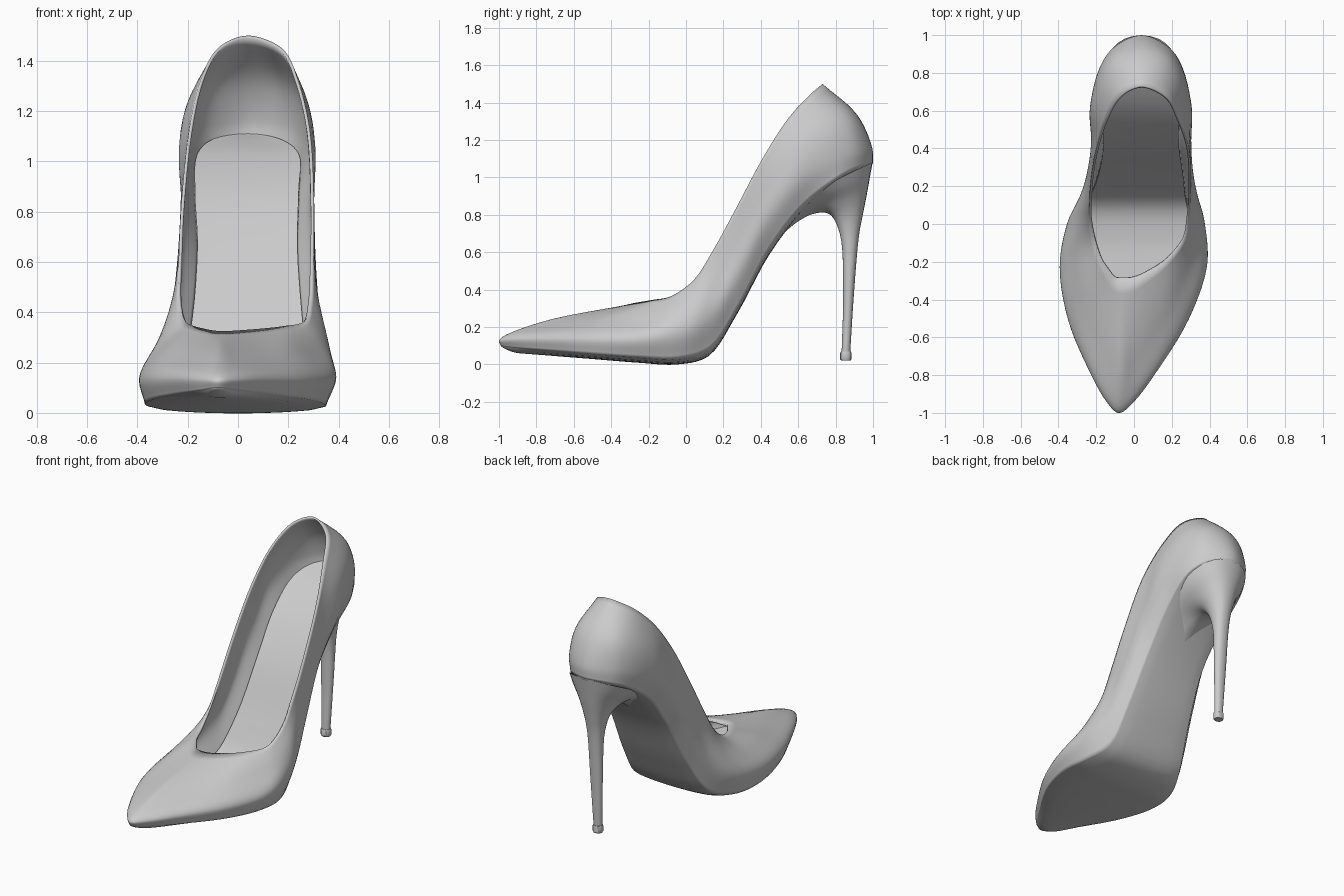
import bpy, bmesh, math
from mathutils import Vector

if "Cube" in bpy.data.objects:
    bpy.data.objects.remove(bpy.data.objects["Cube"])

# Four guide lines around the shoe, toe to heel: (y, z, x_left, x_right)
SOLE = [(-.99, .10, -.08, -.08), (-.93, .09, -.14, -.01), (-.75, .075, -.23, .12), (-.5, .055, -.33, .27),
        (-.25, .035, -.37, .345), (-.05, .026, -.335, .34), (.12, .07, -.26, .29), (.27, .29, -.20, .27),
        (.45, .62, -.17, .245), (.63, .85, -.18, .25), (.82, 1.0, -.17, .25), (.94, 1.06, -.10, .17),
        (1.0, 1.08, .04, .04)]
BULGE = [(-1.0, .13, -.08, -.08), (-.94, .135, -.145, 0), (-.75, .14, -.25, .14), (-.5, .14, -.35, .29),
         (-.22, .14, -.393, .387), (0, .17, -.355, .375), (.15, .27, -.285, .335), (.28, .48, -.245, .31),
         (.44, .78, -.222, .298), (.62, 1.0, -.23, .302), (.82, 1.12, -.185, .26), (.93, 1.15, -.11, .19),
         (.995, 1.16, .04, .04)]
SIDE = [(-.78, .225, -.07, -.07), (-.72, .22, -.13, 0), (-.57, .225, -.21, .11), (-.38, .245, -.28, .22),
        (-.14, .25, -.33, .33), (.04, .33, -.30, .345), (.18, .48, -.255, .315), (.29, .68, -.235, .305),
        (.45, .98, -.22, .298), (.62, 1.18, -.217, .292), (.79, 1.28, -.165, .245), (.88, 1.32, -.09, .17),
        (.915, 1.335, .04, .04)]
TOPLINE = [(-.285, .325, -.06, -.06), (-.28, .328, -.10, 0), (-.24, .335, -.135, .09), (-.18, .345, -.175, .18),
           (-.08, .365, -.21, .265), (.04, .45, -.235, .29), (.15, .62, -.235, .30), (.27, .84, -.225, .302),
           (.42, 1.12, -.195, .287), (.55, 1.32, -.15, .24), (.66, 1.44, -.09, .185), (.712, 1.485, -.025, .11),
           (.73, 1.5, .04, .04)]


def segment(p0, p1, p2, p3, u):
    """Centripetal spline between p1 and p2."""
    k = [0]
    for a, b in ((p0, p1), (p1, p2), (p2, p3)):
        k.append(k[-1] + max((b - a).length, 1e-5) ** .5)
    t = k[1] + u * (k[2] - k[1])
    mix = lambda a, b, i, j: a * ((k[j] - t) / (k[j] - k[i])) + b * ((t - k[i]) / (k[j] - k[i]))
    a1, a2, a3 = mix(p0, p1, 0, 1), mix(p1, p2, 1, 2), mix(p2, p3, 2, 3)
    return mix(mix(a1, a2, 0, 2), mix(a2, a3, 1, 3), 1, 2)


def spline(pts, sub, closed=False):
    n = len(pts)
    if closed:
        return [segment(pts[i - 1], pts[i], pts[(i + 1) % n], pts[(i + 2) % n], s / sub)
                for i in range(n) for s in range(sub)]
    e = [2 * pts[0] - pts[1]] + pts + [2 * pts[-1] - pts[-2]]
    return [segment(*e[i:i + 4], s / sub) for i in range(n - 1) for s in range(sub)] + [pts[-1].copy()]


def ring(table):
    right = [Vector((r, y, z)) for y, z, l, r in table]
    left = [Vector((l, y, z)) for y, z, l, r in table[-2:0:-1]]
    return spline(right + left, 5, True)


def build(name, rows, closed=False, caps=False, angle=40):
    """Skin a grid of points into a smooth object."""
    bm = bmesh.new()
    grid = [[bm.verts.new(p) for p in row] for row in rows]
    n = len(rows[0])
    for a, b in zip(grid, grid[1:]):
        for i in range(n if closed else n - 1):
            j = (i + 1) % n
            bm.faces.new((a[i], a[j], b[j], b[i]))
    if caps:
        bm.faces.new(grid[0])
        bm.faces.new(grid[-1])
        bmesh.ops.recalc_face_normals(bm, faces=bm.faces)
    bmesh.ops.remove_doubles(bm, verts=bm.verts, dist=1e-5)
    me = bpy.data.meshes.new(name)
    bm.to_mesh(me)
    bm.free()
    ob = bpy.data.objects.new(name, me)
    bpy.context.collection.objects.link(ob)
    bpy.ops.object.select_all(action='DESELECT')
    ob.select_set(True)
    bpy.context.view_layer.objects.active = ob
    bpy.ops.object.shade_smooth_by_angle(angle=math.radians(angle))
    return ob


# Upper: skin between the guide lines, with thickness toward the inside
rings = [ring(t) for t in (SOLE, BULGE, SIDE, TOPLINE)]
columns = [spline(list(c), 6) for c in zip(*rings)]
upper = build("upper", list(zip(*columns)), closed=True)
solid = upper.modifiers.new("thickness", 'SOLIDIFY')
solid.thickness, solid.offset = .013, -1

# Outsole and insole: strips spanning the left and right sole edge
edge = rings[0]
half = len(edge) // 2


def strip(sag, inset, shift, start=0):
    rows = []
    for i in range(start, half + 1):
        a, b = edge[-i], edge[i]
        if i == 0:
            a = b
        depth = sag * min(1, (b - a).length / .15)
        mid = (a + b) / 2
        row = []
        for k in range(13):
            p = mid + (a.lerp(b, k / 12) - mid) * inset + Vector(shift)
            p.z -= depth * max(0, math.sin(math.pi * k / 12)) ** .5
            row.append(p)
        rows.append(row)
    return rows


build("outsole", [r[::-1] for r in strip(.026, 1, (0, 0, 0))])
build("insole", strip(.004, .96, (0, -.018, .03), start=9))

# Heel: (y_front, y_back, z_front, z_back, half_width) from the seat down
HEEL = [(.53, .998, .71, 1.08, .207), (.60, .985, .765, 1.01, .175), (.68, .967, .805, .91, .12),
        (.765, .945, .805, .80, .078), (.822, .925, .70, .69, .054), (.84, .898, .38, .38, .04),
        (.832, .878, .065, .065, .027)]


def heel_ring(yf, yb, zf, zb, w, n=32):
    pts = []
    for i in range(n):
        a = 2 * math.pi * i / n
        s, u = math.sin(a), (1 + math.cos(a)) / 2
        pts.append(Vector((.04 + w * math.copysign(abs(s) ** .85, s), yf + (yb - yf) * u,
                           zf + (zb - zf) * u ** .55)))
    return pts


heel_cols = [spline(list(c), 6) for c in zip(*[heel_ring(*h) for h in HEEL])]
build("heel", list(zip(*heel_cols)), closed=True, caps=True)

# Heel tip
tip = [(.828, .882, .068, .068, .03), (.824, .885, .06, .06, .032),
       (.824, .885, .028, .028, .032), (.83, .88, .02, .02, .028)]
build("heel_tip", [heel_ring(*t, n=12) for t in tip], closed=True, caps=True, angle=30)
